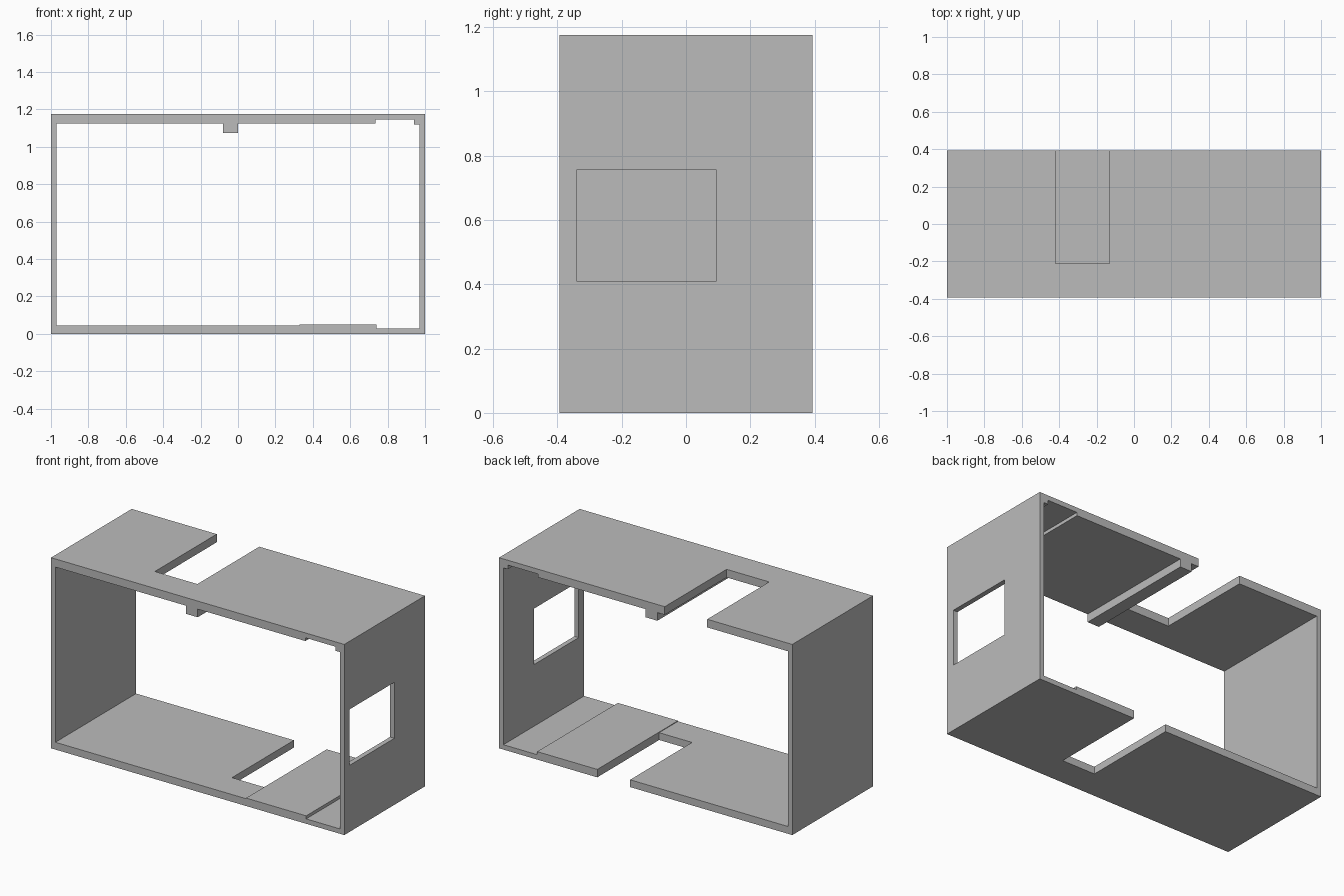
import bpy, bmesh

cube = bpy.data.objects.get("Cube")
if cube:
    bpy.data.objects.remove(cube, do_unlink=True)

LENGTH, DEPTH, HEIGHT = 2.0, 0.786, 1.175
BACK = DEPTH / 2

grey = bpy.data.materials.new("plain_grey")
grey.use_nodes = True
grey.diffuse_color = (0.5, 0.5, 0.5, 1)
grey.node_tree.nodes["Principled BSDF"].inputs["Base Color"].default_value = grey.diffuse_color


def prism(name, outline, y0, y1):
    """Extrude an outline of (x, z) points from y0 to y1."""
    bm = bmesh.new()
    face = bm.faces.new([bm.verts.new((x, y0, z)) for x, z in outline])
    out = bmesh.ops.extrude_face_region(bm, geom=[face])["geom"]
    verts = [v for v in out if isinstance(v, bmesh.types.BMVert)]
    bmesh.ops.translate(bm, verts=verts, vec=(0, y1 - y0, 0))
    bmesh.ops.recalc_face_normals(bm, faces=bm.faces)
    mesh = bpy.data.meshes.new(name)
    bm.to_mesh(mesh)
    bm.free()
    mesh.materials.append(grey)
    obj = bpy.data.objects.new(name, mesh)
    bpy.context.collection.objects.link(obj)
    return obj


def box(name, x0, x1, y0, y1, z0, z1):
    return prism(name, [(x0, z0), (x1, z0), (x1, z1), (x0, z1)], y0, y1)


def cut(target, cutter):
    mod = target.modifiers.new(cutter.name, "BOOLEAN")
    mod.operation, mod.solver, mod.object = "DIFFERENCE", "EXACT", cutter
    cutter.hide_render = True
    bpy.context.view_layer.objects.active = target
    bpy.ops.object.modifier_apply(modifier=mod.name)
    bpy.data.objects.remove(cutter, do_unlink=True)


# Solid block that becomes the open rectangular frame
frame = box("frame", -LENGTH / 2, LENGTH / 2, -BACK, BACK, 0, HEIGHT)

# Inside outline: stepped floor, side channel, ceiling groove and rib
inside = [
    (-0.97, 0.045), (0.33, 0.045), (0.33, 0.049), (0.74, 0.049),
    (0.74, 0.03), (0.97, 0.03), (0.97, 1.12), (0.94, 1.12),
    (0.94, 1.145), (0.735, 1.145), (0.735, 1.125), (0, 1.125),
    (0, 1.075), (-0.08, 1.075), (-0.08, 1.125), (-0.97, 1.125),
]
cut(frame, prism("opening", inside, -BACK - 0.1, BACK + 0.1))

# Slots entering the roof and floor from the back
cut(frame, box("roof_slot", -0.42, -0.13, -0.21, BACK + 0.1, 1.1, 1.3))
cut(frame, box("floor_slot", 0.106, 0.33, -0.21, BACK + 0.1, -0.1, 0.1))

# Window through the left wall
cut(frame, box("window", 0.9, 1.1, -0.34, 0.095, 0.41, 0.755))
